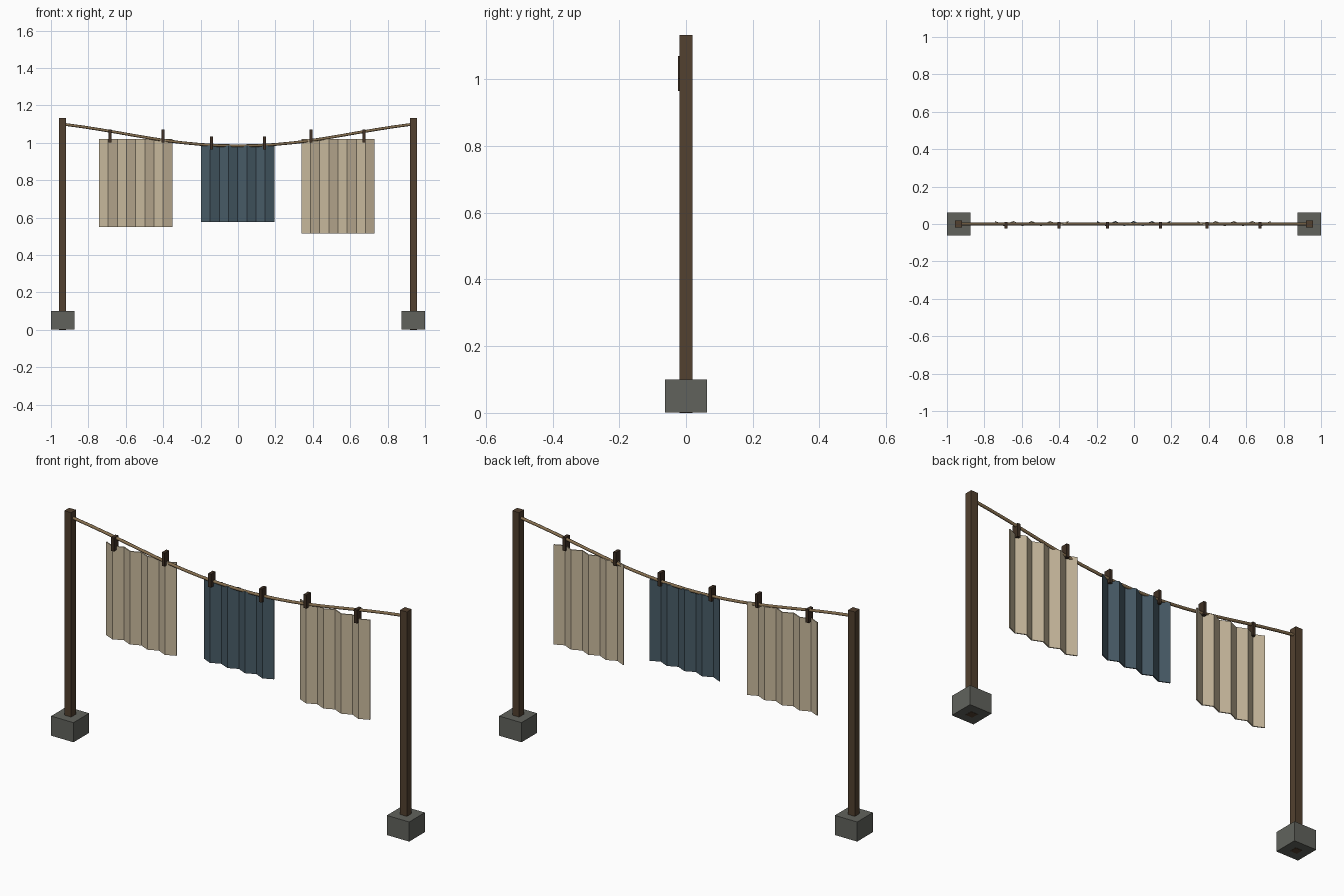
import bpy, bmesh

if "Cube" in bpy.data.objects:
    bpy.data.objects.remove(bpy.data.objects["Cube"])


def material(name, rgb):
    m = bpy.data.materials.new(name)
    m.diffuse_color = (*rgb, 1)
    m.use_nodes = True
    m.node_tree.nodes["Principled BSDF"].inputs["Base Color"].default_value = m.diffuse_color
    return m


WOOD = material("brown wood", (0.085, 0.052, 0.029))
PEG = material("dark peg wood", (0.050, 0.030, 0.018))
STONE = material("grey stone", (0.120, 0.124, 0.108))
ROPE = material("tan rope", (0.24, 0.16, 0.08))
CREAM = material("cream cloth", (0.58, 0.485, 0.335))
BLUE = material("slate blue cloth", (0.064, 0.105, 0.135))


def finish(name, bm, mat):
    bmesh.ops.recalc_face_normals(bm, faces=bm.faces)
    me = bpy.data.meshes.new(name)
    bm.to_mesh(me)
    bm.free()
    me.materials.append(mat)
    ob = bpy.data.objects.new(name, me)
    bpy.context.collection.objects.link(ob)
    return ob


def box(name, lo, hi, mat):
    bm = bmesh.new()
    bmesh.ops.create_cube(bm, size=1)
    for v in bm.verts:
        v.co = [(a + b) / 2 + c * (b - a) for a, b, c in zip(lo, hi, v.co)]
    return finish(name, bm, mat)


def cloth(name, x0, x1, bottom, top, mat, folds=8, amp=0.011, thick=0.006):
    """Pleated sheet: a zigzag strip with a little thickness."""
    bm = bmesh.new()
    rings = []
    for i in range(folds + 1):
        x = x0 + (x1 - x0) * i / folds
        y = 0.002 + (amp if i % 2 == 0 else -amp)
        h = thick / 2
        rings.append([bm.verts.new((x, y + dy, z)) for dy, z in
                      ((-h, bottom), (h, bottom), (h, top), (-h, top))])
    for a, b in zip(rings, rings[1:]):
        for k in range(4):
            bm.faces.new((a[k], b[k], b[(k + 1) % 4], a[(k + 1) % 4]))
    bm.faces.new(rings[0])
    bm.faces.new(rings[-1])
    return finish(name, bm, mat)


# Posts on stone blocks
for side, s in (("left", -1), ("right", 1)):
    cx = 0.9375 * s
    box(side + "_base", (cx - .0625, -.0625, .001), (cx + .0625, .0625, .1), STONE)
    box(side + "_post", (cx - .019, -.019, 0), (cx + .019, .019, 1.132), WOOD)

# Sagging line
cu = bpy.data.curves.new("rope", "CURVE")
cu.dimensions = "3D"
cu.bevel_depth = 0.0075
cu.bevel_resolution = 2
cu.resolution_u = 10
sp = cu.splines.new("BEZIER")
sp.bezier_points.add(2)
for p, (x, z) in zip(sp.bezier_points, ((-.9375, 1.1), (0, .984), (.9375, 1.1))):
    p.co = (x, 0, z)
    p.handle_left_type = p.handle_right_type = "AUTO"
cu.materials.append(ROPE)
bpy.context.collection.objects.link(bpy.data.objects.new("rope", cu))

# Hanging cloths and their pegs: x range, bottom, top, peg x positions, peg bottom
for label, x0, x1, bottom, top, pegs, pz, mat in (
        ("left", -.743, -.351, .55, 1.02, (-.685, -.401), 1.002, CREAM),
        ("middle", -.198, .194, .577, .987, (-.142, .142), .965, BLUE),
        ("right", .339, .73, .516, 1.02, (.391, .674), 1.002, CREAM)):
    cloth(label + "_cloth", x0, x1, bottom, top, mat)
    for n, px in enumerate(pegs, 1):
        box(f"{label}_peg_{n}", (px - .008, -.024, pz), (px + .008, .012, pz + .068), PEG)
